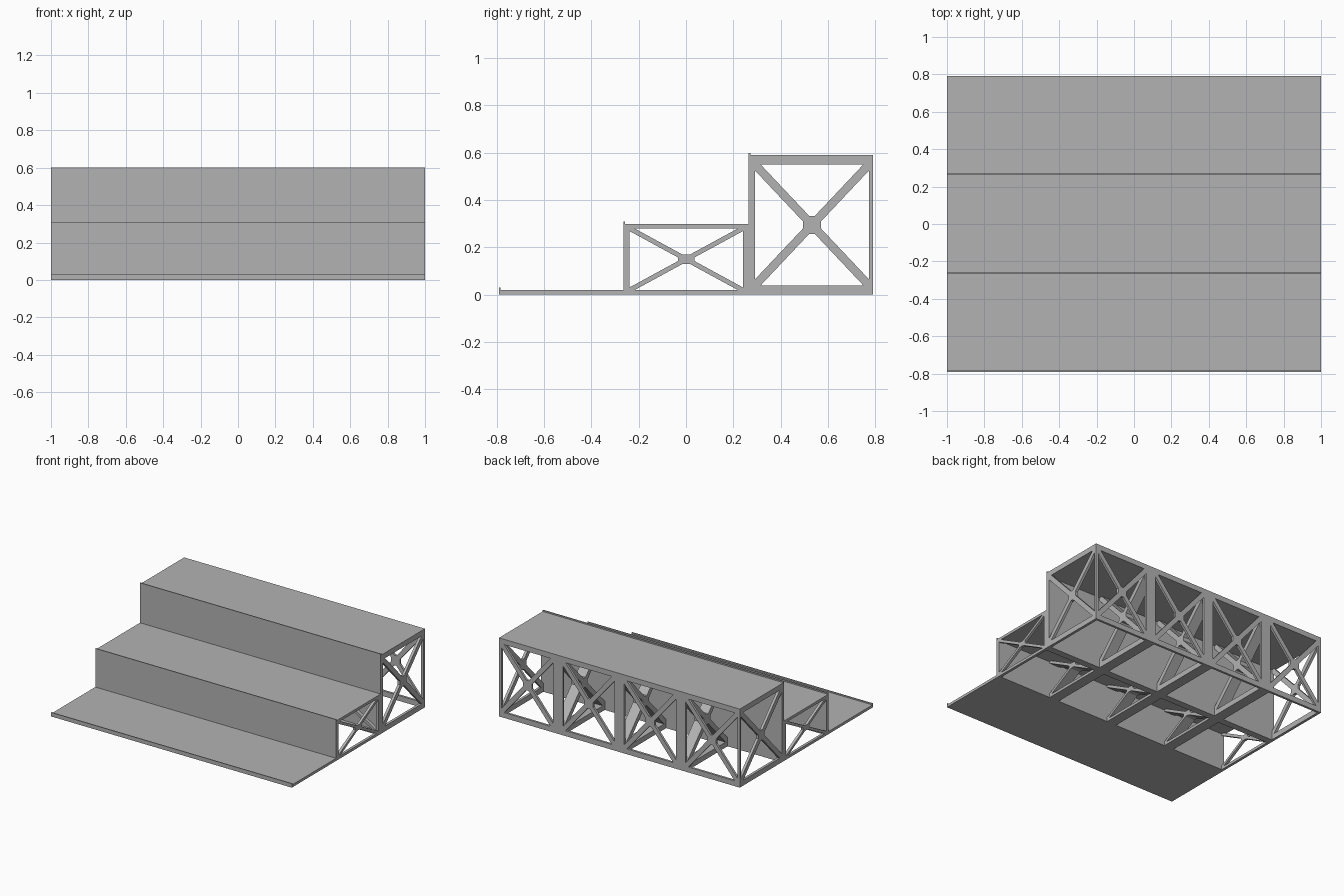
import bpy
import math
from mathutils import Matrix, Vector

cube = bpy.data.objects.get("Cube")
if cube:
    bpy.data.objects.remove(cube, do_unlink=True)

grey = bpy.data.materials.new("plain grey")
grey.use_nodes = True
colour = (0.45, 0.45, 0.45, 1)
grey.diffuse_color = colour
grey.node_tree.nodes["Principled BSDF"].inputs["Base Color"].default_value = colour

UNIT = [(x, y, z) for x in (-0.5, 0.5) for y in (-0.5, 0.5) for z in (-0.5, 0.5)]
FACES = [(0, 1, 3, 2), (4, 6, 7, 5), (0, 4, 5, 1), (2, 3, 7, 6), (0, 2, 6, 4), (1, 5, 7, 3)]


def block(name, centre, size, turn=None):
    """Box with the given centre and size, optionally rotated."""
    turn = turn or Matrix.Identity(3)
    points = [turn @ Vector([p * s for p, s in zip(c, size)]) + Vector(centre) for c in UNIT]
    mesh = bpy.data.meshes.new(name)
    mesh.from_pydata(points, [], FACES)
    mesh.materials.append(grey)
    obj = bpy.data.objects.new(name, mesh)
    bpy.context.collection.objects.link(obj)
    return obj


def span(name, x, y, z):
    """Box from low and high limits along each axis."""
    limits = (x, y, z)
    return block(name, [sum(l) / 2 for l in limits], [l[1] - l[0] for l in limits])


def cross(name, axis, at, depth, across, z, width, hub):
    """X brace with a central hub, lying in the plane normal to axis."""
    run, rise = across[1] - across[0], z[1] - z[0]
    mid, high = sum(across) / 2, sum(z) / 2
    length = math.hypot(run, rise)
    angle = math.atan2(rise, run)
    if axis == "X":
        centre, bar, plate = (at, mid, high), (depth, length, width), (depth, *hub)
    else:
        centre, bar, plate = (mid, at, high), (length, depth, width), (hub[0], depth, hub[1])
    for label, sign in (("rising", 1), ("falling", -1)):
        block(f"{name}_{label}_bar", centre, bar, Matrix.Rotation(sign * angle, 3, axis))
    block(f"{name}_hub", centre, plate)


END, POST, BAY = 0.02, 0.08, 0.43
FULL = (-1, 1)

# Frame walls across the width: two thin ends, three double inner walls
walls = [(-1, -1 + END)]
walls += [(x - POST / 2, x + POST / 2) for x in (-0.51, 0, 0.51)]
walls += [(1 - END, 1)]


def riser(name, y, top, panel, back, slab, base, width, hub):
    """Raised step: solid front and top on braced frames."""
    inner = (y[0] + panel, y[1] - back)
    opening = (base, top - slab)
    span(f"{name}_top", FULL, y, (top - slab, top))
    span(f"{name}_front_panel", FULL, (y[0], inner[0]), (0, top - slab))
    span(f"{name}_lip", FULL, (y[0], y[0] + 0.007), (top, top + 0.01))
    span(f"{name}_back_rail", FULL, (inner[1], y[1]), (0, base))
    for i, x in enumerate(walls):
        span(f"{name}_base_beam_{i}", x, inner, (0, base))
        span(f"{name}_back_post_{i}", x, (inner[1], y[1]), opening)
        cross(f"{name}_side_brace_{i}", "X", sum(x) / 2, x[1] - x[0], inner, opening, width, hub)
    for i in range(len(walls) - 1):
        bay = (walls[i][1], walls[i + 1][0])
        cross(f"{name}_back_brace_{i}", "Y", y[1] - back / 2, back, bay, opening, width, hub)


# Low front step
span("front_step", FULL, (-0.79, -0.265), (0, 0.02))
span("front_step_lip", FULL, (-0.79, -0.783), (0.02, 0.03))

# Middle and rear steps
riser("middle_step", (-0.265, 0.265), 0.30, 0.027, 0.025, 0.02, 0.02, 0.02, (0.07, 0.04))
riser("rear_step", (0.265, 0.79), 0.59, 0.027, 0.017, 0.04, 0.04, 0.035, (0.075, 0.075))
